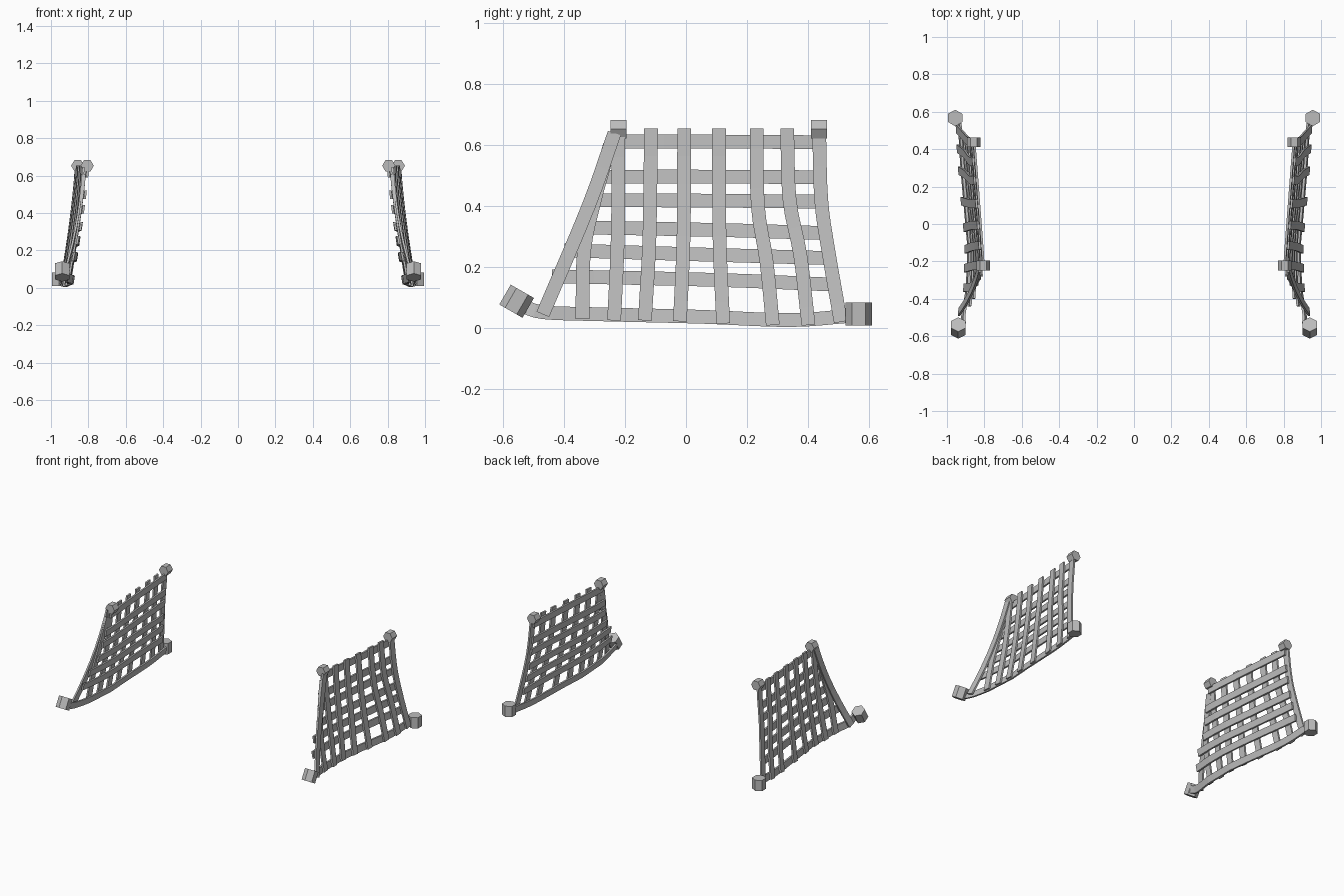
import bpy, bmesh
from mathutils import Vector, Matrix

cube = bpy.data.objects.get("Cube")
if cube:
    bpy.data.objects.remove(cube, do_unlink=True)

grey = bpy.data.materials.new("rope_grey")
grey.use_nodes = True
grey.diffuse_color = (0.5, 0.5, 0.5, 1)
grey.node_tree.nodes["Principled BSDF"].inputs["Base Color"].default_value = (0.5, 0.5, 0.5, 1)


def lerp_list(points, v):
    """Piecewise linear lookup, clamped at both ends."""
    if v <= points[0][0]:
        return points[0][1]
    for (a, p), (b, q) in zip(points, points[1:]):
        if v <= b:
            return p + (q - p) * (v - a) / (b - a)
    return points[-1][1]


# Sideways position of the net's top and bottom edges along y
TOP_EDGE = [(-0.22, 0.81), (0.44, 0.86)]
LOW_EDGE = [(-0.5, 0.935), (-0.35, 0.905), (-0.12, 0.895), (0.05, 0.91), (0.3, 0.93), (0.54, 0.945)]


def net_x(y, z):
    s = max(0, min(1, 1 - z / 0.65)) ** 1.3
    top, low = lerp_list(TOP_EDGE, y), lerp_list(LOW_EDGE, y)
    return top + (low - top) * s


def smooth_path(pts, steps=4):
    """Catmull-Rom curve through the (y, z) points."""
    p = [Vector(q) for q in pts]
    p = [2 * p[0] - p[1]] + p + [2 * p[-1] - p[-2]]
    out = []
    for a, b, c, d in zip(p, p[1:], p[2:], p[3:]):
        for i in range(steps):
            t = i / steps
            out.append(0.5 * (2 * b + (c - a) * t + (2 * a - 5 * b + 4 * c - d) * t ** 2
                              + (3 * b - a - 3 * c + d) * t ** 3))
    return out + [p[-2]]


def finish(name, bm, side):
    if side < 0:
        bmesh.ops.scale(bm, vec=(-1, 1, 1), verts=bm.verts)
    bmesh.ops.recalc_face_normals(bm, faces=bm.faces)
    mesh = bpy.data.meshes.new(name)
    bm.to_mesh(mesh)
    bm.free()
    mesh.materials.append(grey)
    obj = bpy.data.objects.new(name, mesh)
    bpy.context.collection.objects.link(obj)


def strap(name, pts, width, offset, side, thick=0.012):
    """Flat strap following the net surface, pushed outward by offset."""
    path = smooth_path(pts)
    bm = bmesh.new()
    rings = []
    for i, p in enumerate(path):
        d = (path[min(i + 1, len(path) - 1)] - path[max(i - 1, 0)]).normalized()
        n = Vector((-d.y, d.x)) * width / 2
        ring = []
        for w, h in ((1, 1), (1, -1), (-1, -1), (-1, 1)):
            y, z = p + n * w
            ring.append(bm.verts.new((net_x(y, z) + offset + h * thick / 2, y, z)))
        rings.append(ring)
    for a, b in zip(rings, rings[1:]):
        for k in range(4):
            j = (k + 1) % 4
            bm.faces.new((a[k], a[j], b[j], b[k]))
    bm.faces.new(rings[0])
    bm.faces.new(rings[-1])
    finish(name, bm, side)


def knob(name, centre, axis, radius, depth, side):
    """Six-sided anchor; a pair of corners stays in the plane of the axis."""
    axis = Vector(axis).normalized()
    ref = Vector((1, 0, 0))
    corner = ref if abs(axis.y) > 0.9 else axis.cross(ref)
    rot = Matrix((corner, axis.cross(corner), axis)).transposed().to_4x4()
    bm = bmesh.new()
    bmesh.ops.create_cone(bm, cap_ends=True, segments=6, radius1=radius, radius2=radius,
                          depth=depth, matrix=Matrix.Translation(centre) @ rot)
    # put a corner on the local x axis whatever the primitive's start angle
    local = (Matrix.Translation(centre) @ rot).inverted() @ bm.verts[:][0].co
    turn = Vector((local.x, local.y)).angle_signed(Vector((1, 0)))
    bmesh.ops.rotate(bm, cent=centre, matrix=Matrix.Rotation(-turn, 3, axis), verts=bm.verts)
    finish(name, bm, side)


UPRIGHTS = [
    [(-0.25, 0.6), (-0.3, 0.42), (-0.335, 0.25), (-0.34, 0.03)],
    [(-0.222, 0.65), (-0.224, 0.3), (-0.236, 0.025)],
    [(-0.115, 0.655), (-0.12, 0.3), (-0.135, 0.025)],
    [(-0.006, 0.655), (-0.008, 0.3), (-0.02, 0.022)],
    [(0.108, 0.655), (0.11, 0.3), (0.122, 0.015)],
    [(0.232, 0.655), (0.236, 0.4), (0.264, 0.22), (0.285, 0.01)],
    [(0.332, 0.655), (0.34, 0.42), (0.375, 0.24), (0.402, 0.01)],
    [(0.437, 0.65), (0.444, 0.42), (0.468, 0.25), (0.508, 0.02)],
]
CROSSBARS = [
    [(-0.24, 0.612), (0.1, 0.612), (0.44, 0.61)],
    [(-0.28, 0.497), (0.1, 0.497), (0.44, 0.495)],
    [(-0.3, 0.42), (0.1, 0.418), (0.445, 0.415)],
    [(-0.33, 0.33), (0.1, 0.322), (0.45, 0.312)],
    [(-0.4, 0.255), (0.1, 0.24), (0.46, 0.23)],
    [(-0.44, 0.17), (0.1, 0.158), (0.475, 0.143)],
    [(-0.54, 0.075), (-0.47, 0.052), (-0.28, 0.045), (0.05, 0.037), (0.34, 0.026), (0.54, 0.04)],
]

for side, label in ((1, "left"), (-1, "right")):
    for i, pts in enumerate(UPRIGHTS):
        strap(f"{label}_upright_strap_{i + 1}", pts, 0.045, 0.007, side)
    for i, pts in enumerate(CROSSBARS):
        strap(f"{label}_cross_strap_{i + 1}", pts, 0.045, -0.007, side)
    # slanted front border
    strap(f"{label}_front_edge_strap", [(-0.235, 0.64), (-0.32, 0.4), (-0.47, 0.045)], 0.045, 0.016, side)
    # anchors at the four corners
    knob(f"{label}_top_front_anchor", (0.806, -0.222, 0.653), (0, 1, 0), 0.035, 0.052, side)
    knob(f"{label}_top_back_anchor", (0.857, 0.437, 0.653), (0, 1, 0), 0.035, 0.052, side)
    knob(f"{label}_low_front_anchor", (0.94, -0.556, 0.088), (0, 0.5, 0.87), 0.044, 0.075, side)
    knob(f"{label}_low_back_anchor", (0.956, 0.567, 0.046), (0, 0, 1), 0.044, 0.074, side)
